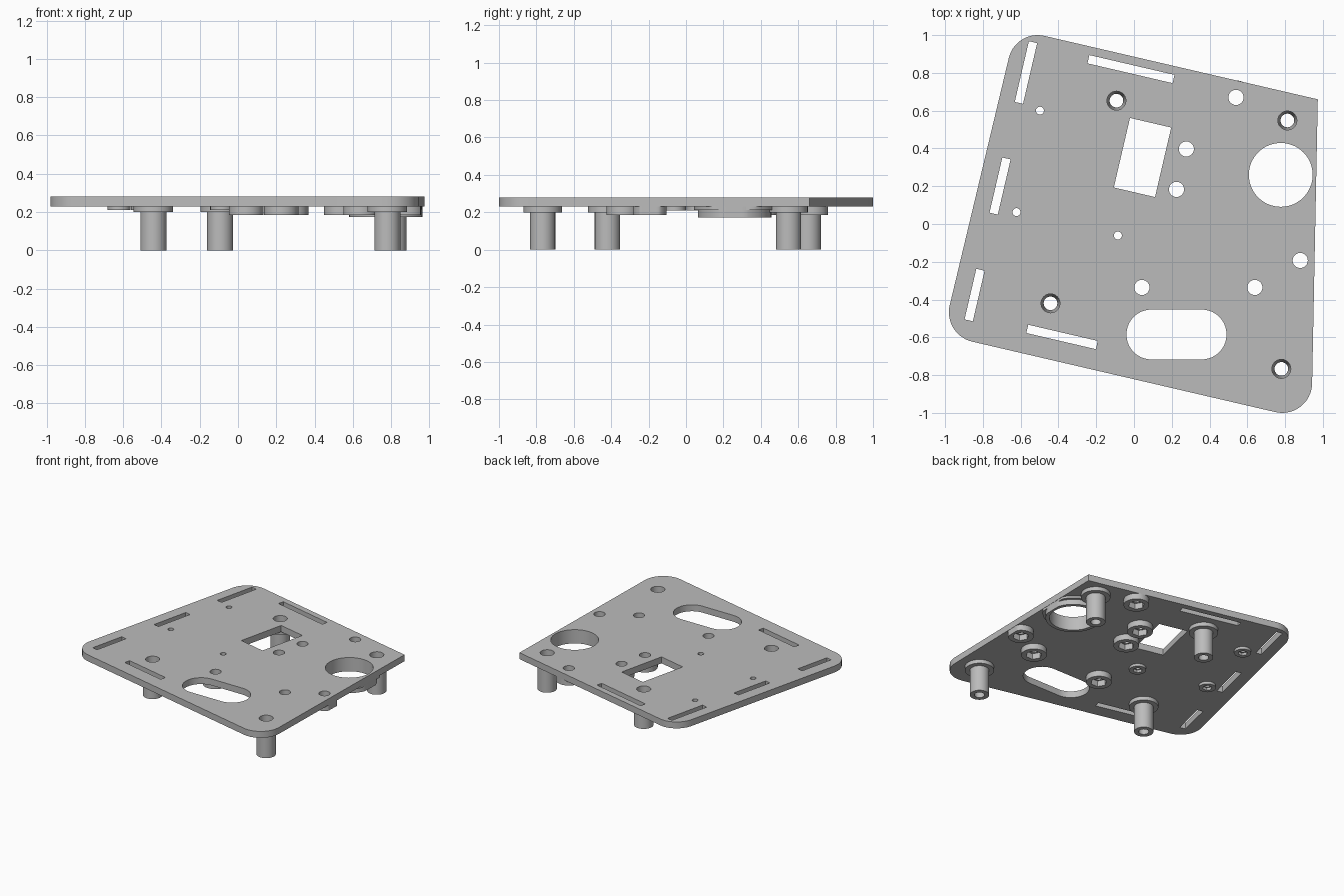
import bpy, bmesh, math
from math import cos, sin, pi, radians

if "Cube" in bpy.data.objects:
    bpy.data.objects.remove(bpy.data.objects["Cube"])

TILT = radians(-13.1)
TOP, BASE = 0.28, 0.23          # plate top and underside

grey = bpy.data.materials.new("plain_grey")
grey.use_nodes = True
grey.diffuse_color = (0.5, 0.5, 0.5, 1)
grey.node_tree.nodes["Principled BSDF"].inputs["Base Color"].default_value = (0.5, 0.5, 0.5, 1)


def arc(x, y, r, start=0, end=360, n=48):
    full = end - start == 360
    steps = n if full else n - 1
    return [(x + r * cos(radians(start + (end - start) * i / steps)),
             y + r * sin(radians(start + (end - start) * i / steps))) for i in range(n)]


def rect(x, y, w, h):
    c, s = cos(TILT), sin(TILT)
    return [(x + a * w / 2 * c - b * h / 2 * s, y + a * w / 2 * s + b * h / 2 * c)
            for a, b in ((-1, -1), (1, -1), (1, 1), (-1, 1))]


def edge_x(y):
    """The plate's right-hand edge, which trims the bosses beside it."""
    return 0.973 + (y - 0.66) * 0.02


def trim(loop):
    return [(min(x, edge_x(y) - 0.002), y) for x, y in loop]


def finish(bm, name):
    bmesh.ops.recalc_face_normals(bm, faces=bm.faces)
    mesh = bpy.data.meshes.new(name)
    bm.to_mesh(mesh)
    bm.free()
    mesh.materials.append(grey)
    obj = bpy.data.objects.new(name, mesh)
    bpy.context.collection.objects.link(obj)
    bpy.ops.object.select_all(action="DESELECT")
    obj.select_set(True)
    bpy.context.view_layer.objects.active = obj
    bpy.ops.object.shade_smooth_by_angle(angle=radians(30))


def slab(name, loops, z0, z1):
    """Extrude an outline; every loop after the first is a hole."""
    bm = bmesh.new()
    for loop in loops:
        vs = [bm.verts.new((x, y, z0)) for x, y in loop]
        for a, b in zip(vs, vs[1:] + vs[:1]):
            bm.edges.new((a, b))
    bmesh.ops.triangle_fill(bm, edges=bm.edges[:], use_beauty=True, normal=(0, 0, 1))
    new = bmesh.ops.extrude_face_region(bm, geom=bm.faces[:])["geom"]
    bmesh.ops.translate(bm, vec=(0, 0, z1 - z0),
                        verts=[g for g in new if isinstance(g, bmesh.types.BMVert)])
    finish(bm, name)


def lathe(name, x, y, profile, n=48):
    """Closed (radius, height) profile turned about a vertical axis."""
    bm = bmesh.new()
    rings = [[bm.verts.new((x + r * cos(2 * pi * i / n), y + r * sin(2 * pi * i / n), z))
              for i in range(n)] for r, z in profile]
    for a, b in zip(rings, rings[1:] + rings[:1]):
        for i in range(n):
            j = (i + 1) % n
            bm.faces.new((a[i], a[j], b[j], b[i]))
    finish(bm, name)


standoffs = [(-0.093, 0.653), (0.812, 0.548), (-0.442, -0.42), (0.78, -0.767)]
large_nuts = [(0.54, 0.67), (0.277, 0.397), (0.225, 0.183),
              (0.042, -0.336), (0.64, -0.336), (0.88, -0.193)]
small_nuts = [(-0.498, 0.6), (-0.622, 0.063), (-0.085, -0.061)]
PORT = (0.777, 0.26)

# Plate outline: three rounded corners and one sharp one
outline = (arc(-0.51, 0.843, 0.157, 76.9, 166.9, 16)
           + arc(-0.82, -0.467, 0.16, 166.9, 256.9, 16)
           + arc(0.785, -0.842, 0.158, 256.9, 358.8, 16)
           + [(0.973, 0.66)])

# Openings in the plate
slots = [rect(-0.572, 0.802, 0.045, 0.33), rect(-0.709, 0.201, 0.045, 0.3),
         rect(-0.844, -0.376, 0.045, 0.275), rect(-0.016, 0.82, 0.463, 0.045),
         rect(-0.381, -0.598, 0.378, 0.045)]
window = rect(0.045, 0.352, 0.224, 0.378)
oval = arc(0.358, -0.585, 0.132, -90, 90, 24) + arc(0.092, -0.585, 0.132, 90, 270, 24)
holes = ([arc(*p, 0.05) for p in standoffs] + [arc(*p, 0.04) for p in large_nuts]
         + [arc(*p, 0.021) for p in small_nuts] + [arc(*PORT, 0.169, n=64)])
slab("plate", [outline, window, oval] + slots + holes, BASE, TOP)

# Hollow standoffs with a flange under the plate
for i, (x, y) in enumerate(standoffs):
    lathe(f"standoff_{i + 1}", x, y, [(0.05, BASE), (0.103, BASE), (0.103, 0.2),
                                      (0.068, 0.2), (0.068, 0), (0.036, 0)])

# Round bosses with hexagonal nut pockets
for i, p in enumerate(large_nuts):
    slab(f"large_nut_boss_{i + 1}", [trim(arc(*p, 0.09)), arc(*p, 0.058, n=6)], 0.185, BASE)
for i, p in enumerate(small_nuts):
    slab(f"small_nut_boss_{i + 1}", [arc(*p, 0.06), arc(*p, 0.034, n=6)], 0.21, BASE)

# Collar and thin flange round the large port
slab("port_collar", [trim(arc(*PORT, 0.196, n=64)), arc(*PORT, 0.169, n=64)], 0.173, BASE)
slab("port_flange", [trim(arc(*PORT, 0.217, n=64)), arc(*PORT, 0.185, n=64)], 0.213, BASE)
